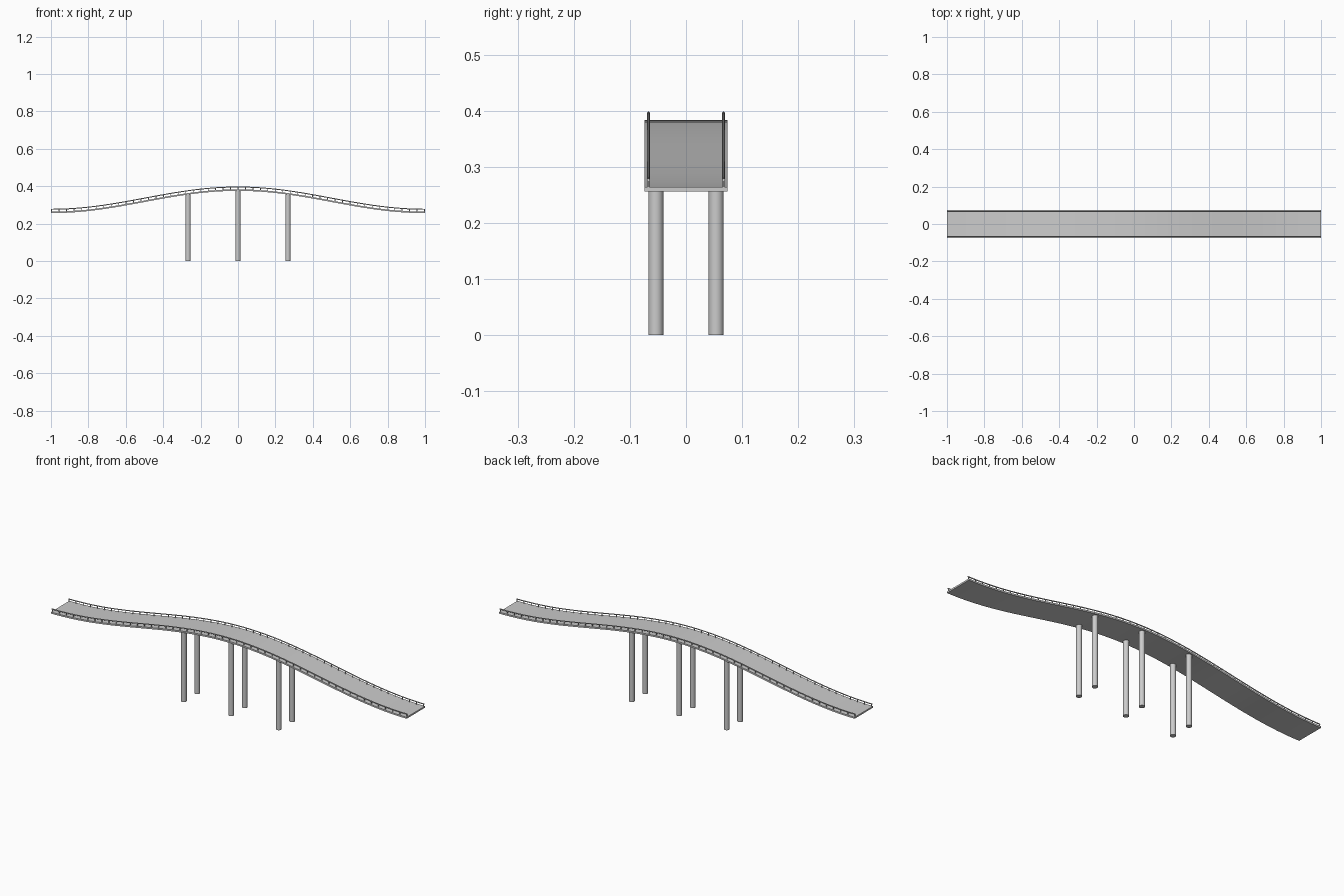
import bpy, bmesh, math

if "Cube" in bpy.data.objects:
    bpy.data.objects.remove(bpy.data.objects["Cube"])

SEG = 64


def rise(x):
    """Height of the deck underside along the bridge."""
    return 0.256 + 0.119 * (1 + math.cos(math.pi * x)) / 2


def finish(name, bm):
    bmesh.ops.recalc_face_normals(bm, faces=bm.faces)
    me = bpy.data.meshes.new(name)
    bm.to_mesh(me)
    bm.free()
    ob = bpy.data.objects.new(name, me)
    bpy.context.collection.objects.link(ob)
    bpy.context.view_layer.objects.active = ob
    ob.select_set(True)
    bpy.ops.object.shade_smooth_by_angle(angle=math.radians(30))
    ob.select_set(False)
    return ob


def sweep(name, profile):
    """Sweep a (y, height above underside) profile along the bridge curve."""
    bm = bmesh.new()
    rings = []
    for i in range(SEG + 1):
        x = -1 + 2 * i / SEG
        rings.append([bm.verts.new((x, y, rise(x) + h)) for y, h in profile])
    n = len(profile)
    for a, b in zip(rings, rings[1:]):
        for j in range(n):
            k = (j + 1) % n
            bm.faces.new((a[j], a[k], b[k], b[j]))
    bm.faces.new(rings[0])
    bm.faces.new(rings[-1])
    return finish(name, bm)


def cylinder(bm, x, y, z0, z1, r, sides):
    res = bmesh.ops.create_cone(bm, cap_ends=True, segments=sides,
                                radius1=r, radius2=r, depth=z1 - z0)
    bmesh.ops.translate(bm, verts=res["verts"], vec=(x, y, (z0 + z1) / 2))


# Road deck
sweep("deck", [(-0.074, 0), (0.074, 0), (0.074, 0.008), (-0.074, 0.008)])

for side, s in (("front", -1), ("back", 1)):
    yc = s * 0.067
    # Handrail
    ring = [(yc + 0.0026 * math.cos(a), 0.0208 + 0.0026 * math.sin(a))
            for a in (math.tau * k / 8 for k in range(8))]
    sweep(side + "_handrail", ring)

    # Railing posts
    bm = bmesh.new()
    for i in range(51):
        x = -0.997 + 1.994 * i / 50
        cylinder(bm, x, yc, rise(x) + 0.006, rise(x) + 0.021, 0.002, 8)
    finish(side + "_railing_posts", bm)

    # Support columns
    for i, x in enumerate((-0.267, 0, 0.267)):
        bm = bmesh.new()
        cylinder(bm, x, s * 0.0537, 0, rise(x) + 0.003, 0.0135, 32)
        finish(f"{side}_column_{i + 1}", bm)
